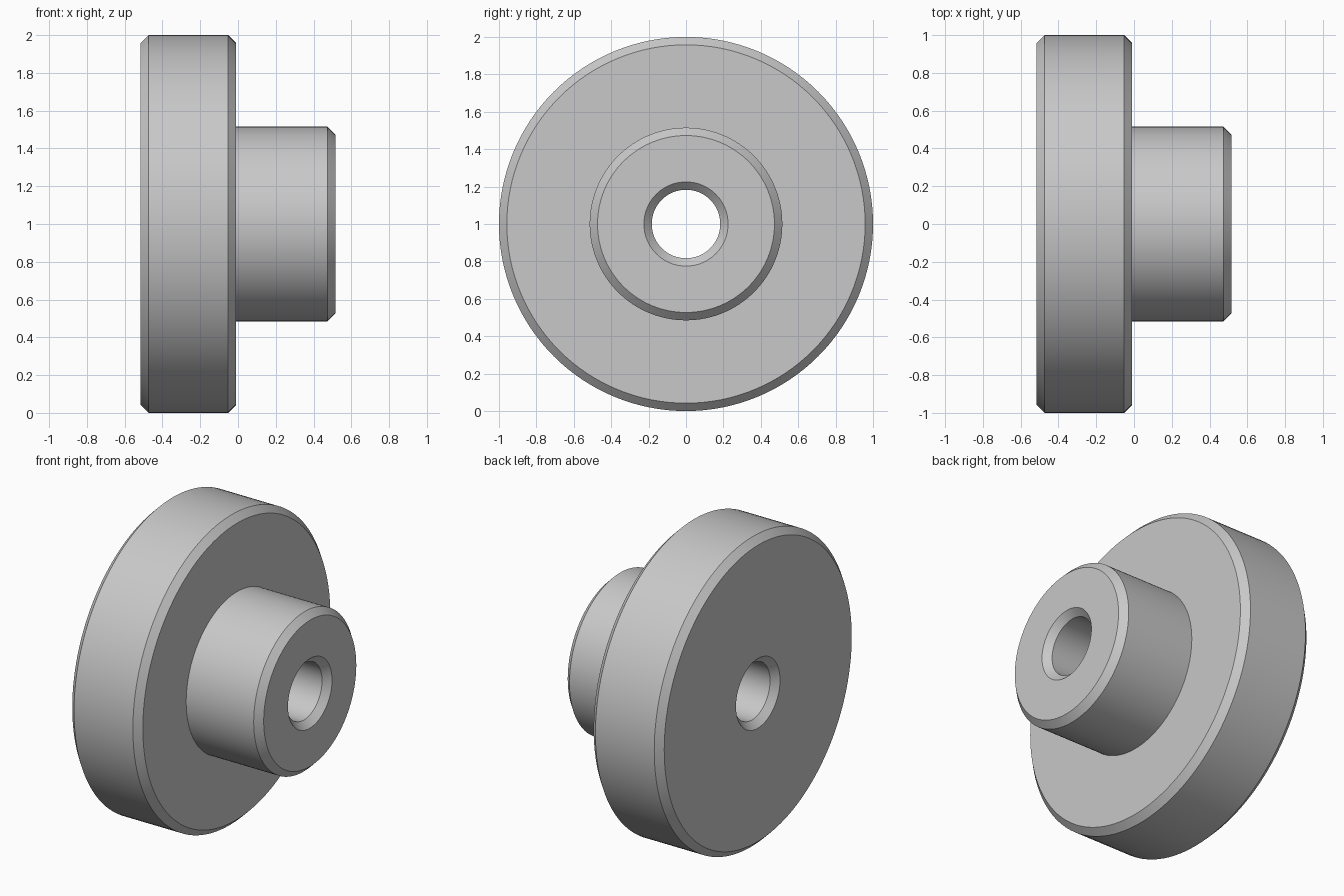
import bpy
import bmesh
from math import cos, sin, tau, radians

cube = bpy.data.objects.get("Cube")
if cube:
    bpy.data.objects.remove(cube, do_unlink=True)

SEGMENTS = 128
LENGTH, STEP = 0.515, -0.01        # half length, flange shoulder position
FLANGE, HUB, BORE = 1.0, 0.515, 0.183
CHAMFER = 0.042

# Closed half section as (x, radius): flange, shoulder, hub, then bore
section = [
    (-LENGTH, BORE + CHAMFER),
    (-LENGTH, FLANGE - CHAMFER),
    (-LENGTH + CHAMFER, FLANGE),
    (STEP - CHAMFER, FLANGE),
    (STEP, FLANGE - CHAMFER),
    (STEP, HUB),
    (LENGTH - CHAMFER, HUB),
    (LENGTH, HUB - CHAMFER),
    (LENGTH, BORE + CHAMFER),
    (LENGTH - CHAMFER, BORE),
    (-LENGTH + CHAMFER, BORE),
]

# Revolve the section around the x axis
bm = bmesh.new()
rings = []
for i in range(SEGMENTS):
    a = tau * i / SEGMENTS
    rings.append([bm.verts.new((x, r * sin(a), FLANGE + r * cos(a))) for x, r in section])
for i, ring in enumerate(rings):
    following = rings[(i + 1) % SEGMENTS]
    for j in range(len(section)):
        k = (j + 1) % len(section)
        bm.faces.new((ring[j], ring[k], following[k], following[j]))
bmesh.ops.recalc_face_normals(bm, faces=bm.faces)

mesh = bpy.data.meshes.new("flanged_hub")
bm.to_mesh(mesh)
bm.free()
hub = bpy.data.objects.new("flanged_hub", mesh)
bpy.context.collection.objects.link(hub)

# Plain grey metal
grey = bpy.data.materials.new("plain_grey")
grey.use_nodes = True
colour = (0.58, 0.58, 0.58, 1)
grey.diffuse_color = colour
grey.node_tree.nodes["Principled BSDF"].inputs["Base Color"].default_value = colour
mesh.materials.append(grey)

# Smooth round walls, sharp chamfer edges
bpy.ops.object.select_all(action="DESELECT")
hub.select_set(True)
bpy.context.view_layer.objects.active = hub
bpy.ops.object.shade_smooth_by_angle(angle=radians(30))
